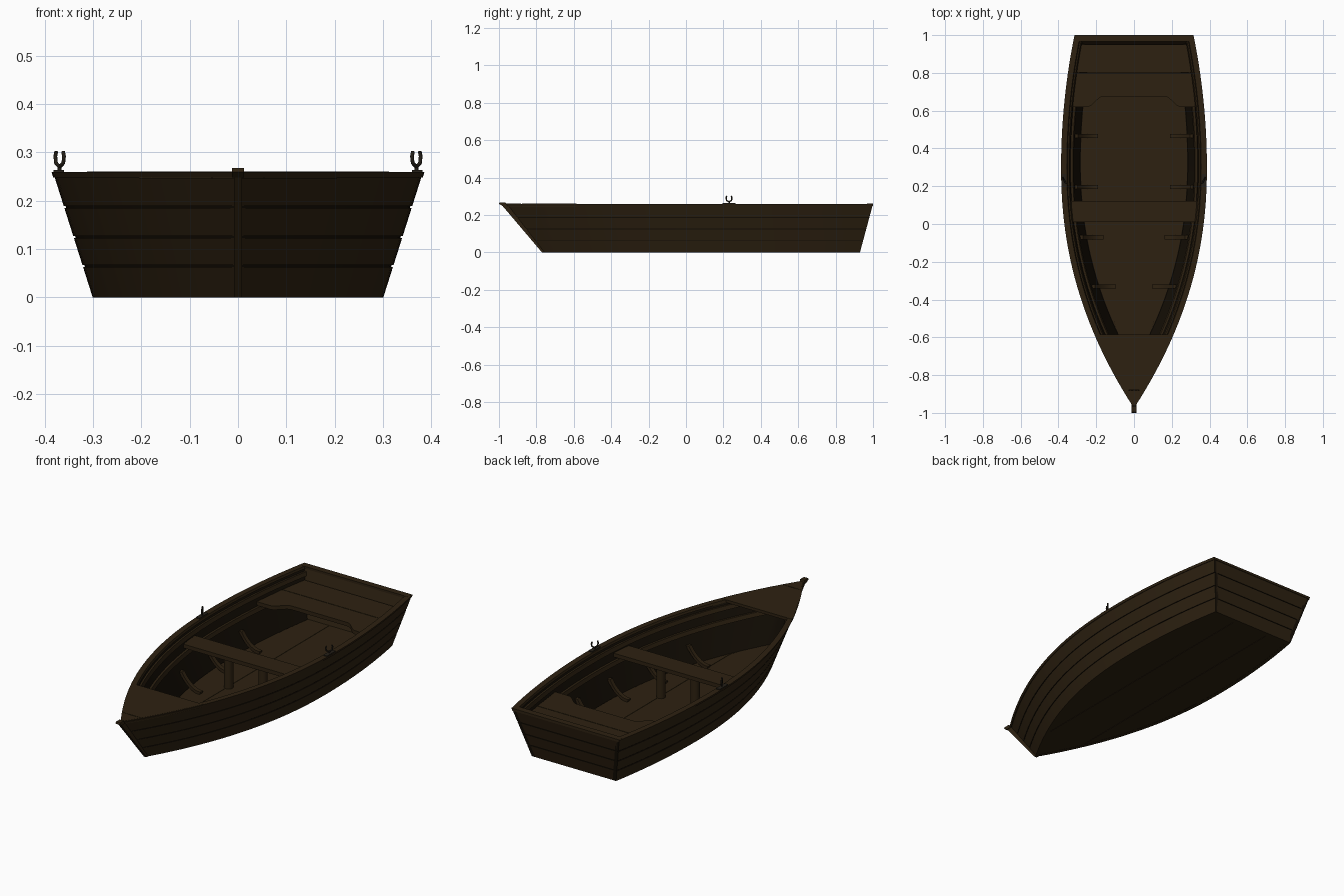
import bpy, bmesh, math
from mathutils import Vector

cube = bpy.data.objects.get("Cube")
if cube:
    bpy.data.objects.remove(cube)


def material(name, rgb):
    m = bpy.data.materials.new(name)
    m.use_nodes = True
    m.diffuse_color = (*rgb, 1)
    bsdf = next(n for n in m.node_tree.nodes if n.type == 'BSDF_PRINCIPLED')
    bsdf.inputs["Base Color"].default_value = (*rgb, 1)
    bsdf.inputs["Roughness"].default_value = 0.8
    return m


WOOD = material("dark brown wood", (0.027, 0.0155, 0.0055))
SEAM = material("seam shadow", (0.008, 0.005, 0.002))
METAL = material("dark metal", (0.018, 0.014, 0.009))

H = 0.26                       # sheer height
SEAMS = (0.065, 0.125, 0.187)  # plank joints
parts = []


# Hull shape: fore-and-aft limits and half breadth at any height
def ends(z):
    h = z / H
    return -0.77 - 0.2 * h, 0.93 + 0.07 * h


def half(y, z):
    a, b = ends(z)
    s = -0.97 + 1.97 * min(1, max(0, (y - a) / (b - a)))
    if s < 0.3:
        w = 0.383 * (1 - ((0.3 - s) / 1.27) ** 2.15)
    else:
        w = 0.383 - 0.071 * ((s - 0.3) / 0.7) ** 2
    return w * (0.785 + 0.215 * z / H)


def finish(obj, mats, mirror):
    for m in mats:
        obj.data.materials.append(m)
    if mirror:
        obj.modifiers.new("mirror", 'MIRROR')
    parts.append(obj)
    return obj


# Solid bridged through equal rings of points, capped at both ends
def solid(name, rings, mats=(WOOD,), mirror=False, seams=False):
    bm = bmesh.new()
    vs = [[bm.verts.new(p) for p in ring] for ring in rings]
    n = len(rings[0])
    for a, b in zip(vs, vs[1:]):
        for i in range(n):
            j = (i + 1) % n
            bm.faces.new((a[i], a[j], b[j], b[i]))
    bm.faces.new(vs[0])
    bm.faces.new(vs[-1])
    if seams:
        for f in bm.faces:
            z = f.calc_center_median().z
            f.material_index = int(any(abs(z - s) < 0.0025 for s in SEAMS))
    bmesh.ops.remove_doubles(bm, verts=bm.verts, dist=1e-5)
    bmesh.ops.recalc_face_normals(bm, faces=bm.faces)
    me = bpy.data.meshes.new(name)
    bm.to_mesh(me)
    bm.free()
    obj = bpy.data.objects.new(name, me)
    bpy.context.collection.objects.link(obj)
    return finish(obj, mats, mirror)


# Strip following the hull side; section is a list of (height, inset)
def side_strip(name, section, y0=None, seams=False, n=40):
    rings = []
    for i in range(n + 1):
        ring = []
        for z, inset in section:
            a, b = ends(z)
            a = a if y0 is None else y0
            y = a + (b - a) * i / n
            ring.append((max(0, half(y, z) - inset), y, z))
        rings.append(ring)
    mats = (WOOD, SEAM) if seams else (WOOD,)
    return solid(name, rings, mats, True, seams)


# Flat board trimmed to the hull outline, between two x limits
def board(name, y0, y1, z0, z1, inset, x0=-1, x1=1, mat=WOOD, n=30):
    rings = []
    for i in range(n + 1):
        y = y0 + (y1 - y0) * i / n
        w = max(0, half(y, z0) - inset)
        l, r = min(max(x0, -w), w), max(min(x1, w), -w)
        rings.append([(l, y, z0), (r, y, z0), (r, y, z1), (l, y, z1)])
    return solid(name, rings, (mat,))


def box(name, x, y, z, mirror=False, mat=WOOD):
    rings = [[(x[0], b, z[0]), (x[1], b, z[0]), (x[1], b, z[1]), (x[0], b, z[1])] for b in y]
    return solid(name, rings, (mat,), mirror)


# Planked sides and transom with grooved joints
outer = [(0, 0)]
for s in SEAMS:
    outer += [(s - 0.002, 0), (s - 0.002, 0.004), (s + 0.002, 0.004), (s + 0.002, 0)]
outer.append((H - 0.012, 0))
side_strip("hull_side", outer + [(H - 0.012, 0.02), (0, 0.02)], seams=True)

rings = []
for z, inset in outer:
    y = ends(z)[1]
    w = half(y, z) - 0.01
    rings.append([(-w, y - inset, z), (w, y - inset, z), (w, y - 0.025, z), (-w, y - 0.025, z)])
solid("transom", rings, (WOOD, SEAM), seams=True)

# Bottom and floor planking
P = 0.105
for name, y0, y1, z0, z1, inset in (("bottom_plank", -0.765, 0.925, 0.001, 0.01, 0.004),
                                    ("floor_plank", -0.73, 0.91, 0.014, 0.02, 0.024)):
    for x0, x1 in ((-1, -P - 0.002), (-P, P), (P + 0.002, 1)):
        board(name, y0, y1, z0, z1, inset, x0, x1)
board("bilge", -0.75, 0.92, 0.009, 0.014, 0.008, mat=SEAM)

# Gunwale, stern cap and inner stringers
side_strip("gunwale", [(H - 0.012, -0.003), (H, -0.003), (H, 0.027), (H - 0.012, 0.027)])
box("stern_cap", (-0.312, 0.312), (0.967, 1.0), (H - 0.012, H + 0.0005))
side_strip("inner_rail", [(0.215, 0.019), (0.235, 0.019), (0.235, 0.03), (0.215, 0.03)])
side_strip("seat_riser", [(0.155, 0.019), (0.175, 0.019), (0.175, 0.032), (0.155, 0.032)])

# Bow deck in two pieces
board("bow_deck", -0.878, -0.585, 0.246, H + 0.001, -0.004)
board("breasthook", -0.97, -0.881, 0.246, H + 0.001, -0.004)

# Stem post with its cap
stem = [(-0.77, 0), (-0.982, 0.25), (-0.95, 0.25), (-0.74, 0)]
cap = [(-0.98, 0.248), (-1.0, 0.26), (-0.996, 0.268), (-0.965, 0.268), (-0.955, 0.248)]
for name, prof, w in (("stem_post", stem, 0.008), ("stem_cap", cap, 0.012)):
    solid(name, [[(x, y, z) for y, z in prof] for x in (-w, w)])

# Middle seat on two posts
board("middle_seat", 0.01, 0.122, 0.188, 0.208, 0.018)
for x in (-0.1, 0.1):
    rings = [[(x + 0.022 * math.cos(a * math.tau / 16), 0.066 + 0.022 * math.sin(a * math.tau / 16), z)
              for a in range(16)] for z in (0.018, 0.19)]
    solid("seat_post", rings)

# Stern seat: plain rear board and a front board with a hollowed edge
board("stern_seat_rear", 0.802, 0.95, 0.178, 0.198, 0.018)
rings = []
for i in range(61):
    f = i / 30 - 1
    k = min(1, max(0, (abs(f) * 0.33 - 0.17) / 0.08))
    yf = 0.675 - 0.055 * k * k * (3 - 2 * k)
    a, b = (f * (half(y, 0.18) - 0.018) for y in (yf, 0.799))
    rings.append([(a, yf, 0.178), (b, 0.799, 0.178), (b, 0.799, 0.198), (a, yf, 0.198)])
solid("stern_seat_front", rings)

# Curved knees bracing floor to sides
for y in (0.465, 0.195, -0.07, -0.33):
    rings = []
    for i in range(9):
        t = i / 8
        z = 0.018 + 0.092 * t ** 2.2
        x1 = half(y, z) - 0.018
        x = x1 - 0.088 * (1 - t) ** 1.3
        d = Vector((0.4 + t, 0, -1 + t)).normalized() * -0.017
        rings.append([(x, y - 0.011, z), (x, y + 0.011, z),
                      (x + d.x, y + 0.011, z + d.z), (x + d.x, y - 0.011, z + d.z)])
    solid("knee", rings, mirror=True)

# Oarlocks: base plate, pin and forked horns
box("oarlock_plate", (0.36, 0.382), (0.195, 0.265), (H, H + 0.004), True, METAL)
for side in (-1, 1):
    paths = [[(0, 0.258), (0, 0.272)],
             [(-0.014, 0.302), (-0.018, 0.292), (-0.015, 0.278), (0, 0.27),
              (0.015, 0.278), (0.018, 0.292), (0.014, 0.302)]]
    cu = bpy.data.curves.new("oarlock", 'CURVE')
    cu.dimensions = '3D'
    cu.bevel_depth = 0.004
    cu.bevel_resolution = 2
    cu.use_fill_caps = True
    for path in paths:
        sp = cu.splines.new('POLY')
        sp.points.add(len(path) - 1)
        for p, (u, z) in zip(sp.points, path):
            p.co = (u * 0.5 * side, u * 0.87, z, 1)
    ob = bpy.data.objects.new("oarlock", cu)
    ob.location = (0.369 * side, 0.23, 0)
    bpy.context.collection.objects.link(ob)
    cu.materials.append(METAL)

# Smooth the long curves, keep edges crisp
bpy.ops.object.select_all(action='DESELECT')
for ob in parts:
    ob.select_set(True)
bpy.context.view_layer.objects.active = parts[0]
bpy.ops.object.shade_smooth_by_angle(angle=math.radians(30))
